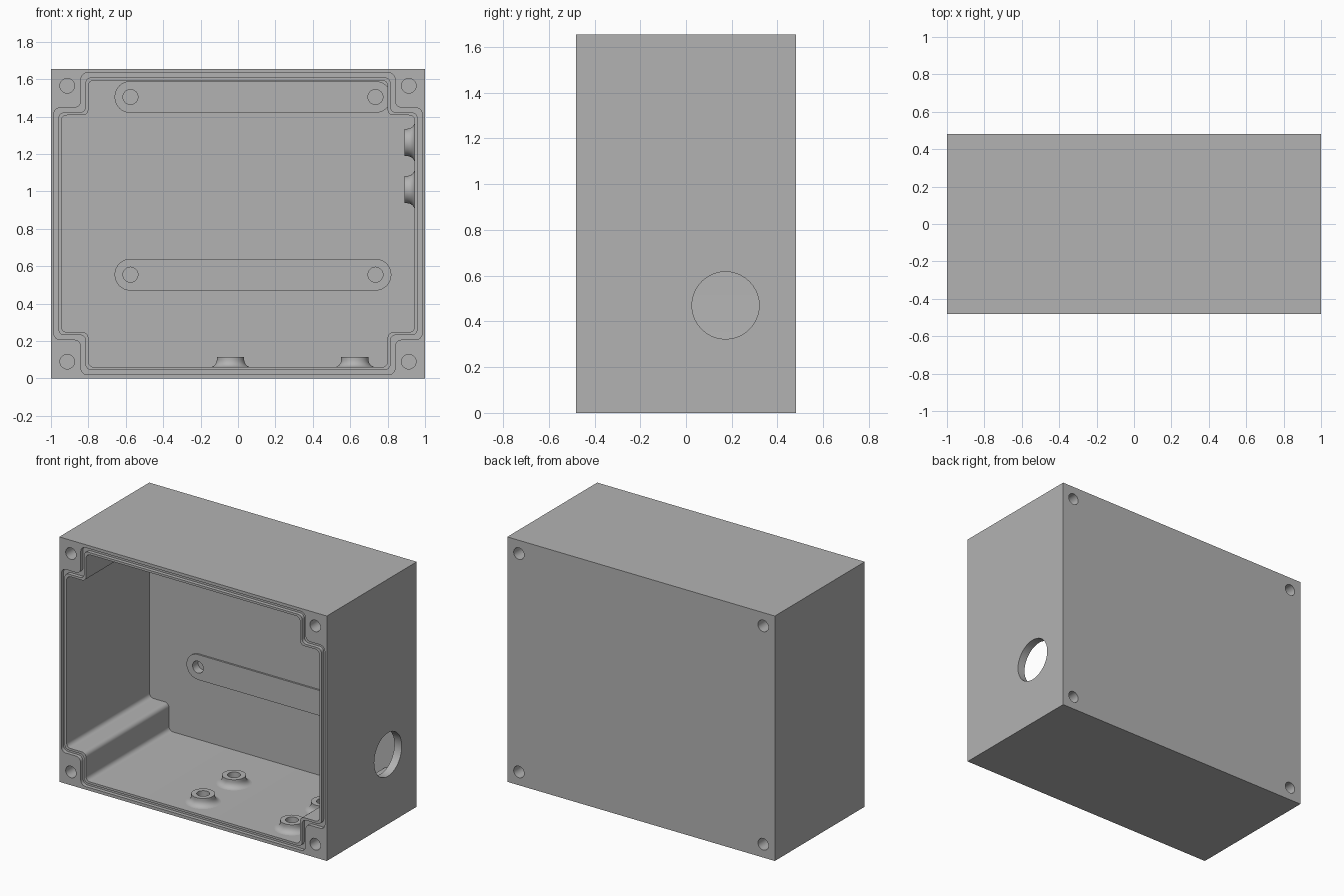
import bpy, bmesh, math
from mathutils import Matrix, Vector

if "Cube" in bpy.data.objects:
    bpy.data.objects.remove(bpy.data.objects["Cube"], do_unlink=True)

HEIGHT, FRONT, BACK, INNER_BACK = 1.655, -0.48, 0.48, 0.405

grey = bpy.data.materials.new("mid grey")
grey.use_nodes = True
grey.diffuse_color = (0.45, 0.45, 0.45, 1)
grey.node_tree.nodes["Principled BSDF"].inputs["Base Color"].default_value = grey.diffuse_color


def make(name, bm):
    bmesh.ops.recalc_face_normals(bm, faces=bm.faces)
    mesh = bpy.data.meshes.new(name)
    bm.to_mesh(mesh)
    bm.free()
    mesh.materials.append(grey)
    ob = bpy.data.objects.new(name, mesh)
    bpy.context.collection.objects.link(ob)
    return ob


def activate(ob):
    bpy.ops.object.select_all(action='DESELECT')
    ob.select_set(True)
    bpy.context.view_layer.objects.active = ob


def combine(target, tool, operation):
    mod = target.modifiers.new(operation, 'BOOLEAN')
    mod.operation, mod.solver, mod.object = operation, 'EXACT', tool
    activate(target)
    bpy.ops.object.modifier_apply(modifier=mod.name)
    bpy.data.objects.remove(tool, do_unlink=True)


def prism(name, outline, y0, y1, radius=0):
    """Extrude an x-z outline along y, with rounded corners."""
    bm = bmesh.new()
    face = bm.faces.new([bm.verts.new((x, y0, z)) for x, z in outline])
    if radius:
        bmesh.ops.bevel(bm, geom=bm.verts[:], offset=radius, segments=6,
                        profile=0.5, affect='VERTICES')
    geom = bmesh.ops.extrude_face_region(bm, geom=bm.faces[:])["geom"]
    moved = [v for v in geom if isinstance(v, bmesh.types.BMVert)]
    bmesh.ops.translate(bm, verts=moved, vec=(0, y1 - y0, 0))
    return make(name, bm)


def cylinder(name, centre, radius, depth, axis):
    bm = bmesh.new()
    turn = Vector((0, 0, 1)).rotation_difference(Vector(axis)).to_matrix().to_4x4()
    bmesh.ops.create_cone(bm, cap_ends=True, segments=40, radius1=radius, radius2=radius,
                          depth=depth, matrix=Matrix.Translation(centre) @ turn)
    return make(name, bm)


def notched(grow):
    """Cavity outline stepping in around the four corner posts."""
    mid = HEIGHT / 2
    x, z, px, pz = 0.945 + grow, 0.767 + grow, 0.80 + grow, 0.58 + grow
    quarter = [(x, pz), (px, pz), (px, z)]
    pts = quarter + [(-a, b) for a, b in reversed(quarter)]
    pts += [(-a, -b) for a, b in pts]
    return [(a, mid + b) for a, b in pts]


# Box with gasket groove and open cavity
box = prism("enclosure_body", [(-1, 0), (1, 0), (1, HEIGHT), (-1, HEIGHT)], FRONT, BACK)
combine(box, prism("groove_cut", notched(0.04), FRONT - 0.1, FRONT + 0.025, 0.035), 'DIFFERENCE')
combine(box, prism("groove_lip", notched(0.015), FRONT, 0, 0.03), 'UNION')
combine(box, prism("cavity_cut", notched(0), FRONT - 0.1, INNER_BACK, 0.03), 'DIFFERENCE')

# Raised mounting pads on the inside of the back wall
for z in (0.555, 1.505):
    pts = []
    for cx, start in ((0.735, -90), (-0.575, 90)):
        for i in range(17):
            a = math.radians(start + i * 180 / 16)
            pts.append((cx + 0.085 * math.cos(a), z + 0.085 * math.sin(a)))
    combine(box, prism("mounting_pad", pts, INNER_BACK - 0.012, INNER_BACK + 0.03), 'UNION')
    for x in (-0.575, 0.735):
        combine(box, cylinder("pad_hole", (x, INNER_BACK, z), 0.04, 0.09, (0, 1, 0)), 'DIFFERENCE')

# Blind screw holes in both ends of the corner posts
for x in (-0.913, 0.913):
    for z in (0.09, HEIGHT - 0.09):
        for y in (FRONT, BACK):
            combine(box, cylinder("post_hole", (x, y, z), 0.039, 0.4, (0, 1, 0)), 'DIFFERENCE')

# Round cable opening in the left wall
combine(box, cylinder("cable_cut", (0.97, 0.173, 0.47), 0.147, 0.2, (1, 0, 0)), 'DIFFERENCE')


def boss(name, base, axis):
    """Screw boss with a flared foot and a blind hole, turned about its axis."""
    profile = [(0.12, -0.01)]
    for i in range(7):
        a = math.radians(i * 15)
        profile.append((0.113 - 0.04 * math.sin(a), 0.04 - 0.04 * math.cos(a)))
    profile += [(0.073, 0.055), (0.04, 0.055), (0.04, 0.005), (0, 0.005)]
    bm = bmesh.new()
    verts = [bm.verts.new((r, 0, h)) for r, h in profile]
    edges = [bm.edges.new(pair) for pair in zip(verts, verts[1:])]
    bmesh.ops.spin(bm, geom=verts + edges, axis=(0, 0, 1), cent=(0, 0, 0),
                   angle=math.tau, steps=40, use_duplicate=False)
    bmesh.ops.remove_doubles(bm, verts=bm.verts, dist=0.0005)
    rim = [e for e in bm.edges if e.is_boundary]
    bmesh.ops.holes_fill(bm, edges=rim, sides=0)
    turn = Vector((0, 0, 1)).rotation_difference(Vector(axis)).to_matrix().to_4x4()
    bm.transform(Matrix.Translation(base) @ turn)
    return make(name, bm)


# Bosses on the floor and on the left wall
parts = [box]
for y in (-0.315, 0.015):
    for x in (-0.04, 0.625):
        parts.append(boss("floor_boss", (x, y, 0.06), (0, 0, 1)))
    for z in (1.01, 1.262):
        parts.append(boss("wall_boss", (0.945, y, z), (-1, 0, 0)))

for part in parts:
    activate(part)
    bpy.ops.object.shade_smooth_by_angle(angle=math.radians(30))
